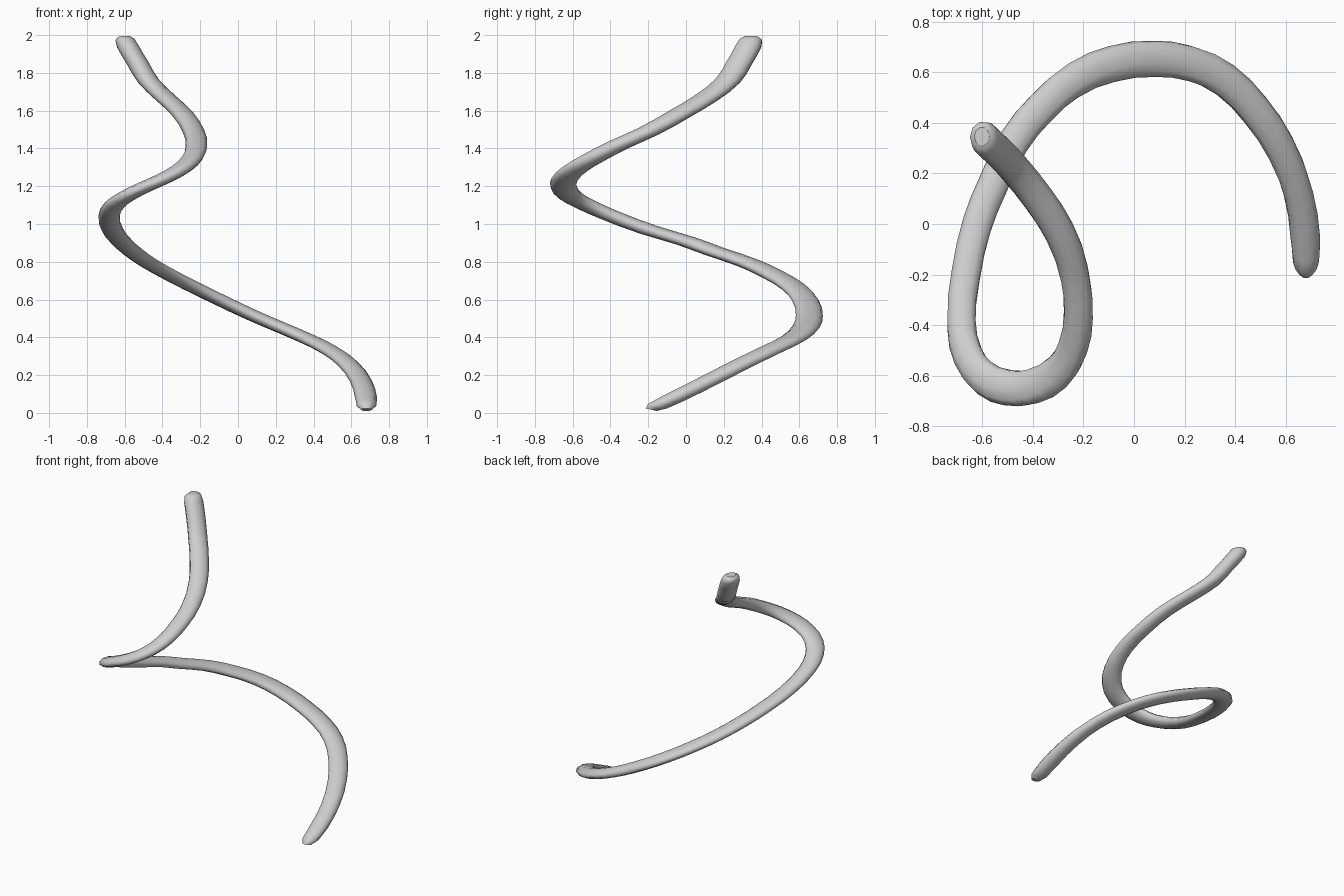
import bpy

cube = bpy.data.objects.get("Cube")
if cube:
    bpy.data.objects.remove(cube, do_unlink=True)

# Half-thickness of the tube along each axis (it is flattened vertically)
SCALE = (0.0585, 0.072, 0.026)

# Centre line from the low end to the high end: x, y, z
PATH = [
    (.68, -.185, .017), (.68, -.15, .036), (.677, -.05, .085),
    (.65, .12, .17), (.58, .30, .262), (.48, .45, .335), (.36, .57, .395),
    (.22, .635, .455), (.08, .653, .515), (-.09, .632, .595),
    (-.24, .567, .668), (-.37, .455, .735), (-.475, .325, .795),
    (-.56, .15, .855), (-.62, 0, .91), (-.665, -.20, .97),
    (-.682, -.40, 1.045), (-.655, -.525, 1.10), (-.59, -.61, 1.147),
    (-.50, -.647, 1.193), (-.40, -.642, 1.238), (-.30, -.585, 1.293),
    (-.242, -.49, 1.35), (-.22, -.36, 1.418), (-.235, -.20, 1.49),
    (-.295, -.03, 1.585), (-.378, .10, 1.663), (-.474, .22, 1.757),
    (-.53, .28, 1.85), (-.583, .33, 1.94), (-.598, .343, 1.977),
    (-.602, .347, 1.994),
]
# Rounded ends
LAST = len(PATH) - 1
RADII = {0: .5, 1: .88, LAST - 1: .87, LAST: .5}

# Tube swept along the centre line, round before the uneven scale is applied
curve = bpy.data.curves.new("spiral_tube", 'CURVE')
curve.dimensions = '3D'
curve.bevel_depth = 1.0
curve.bevel_resolution = 3
curve.resolution_u = 2
curve.use_fill_caps = True
spline = curve.splines.new('BEZIER')
spline.bezier_points.add(LAST)
for i, (point, co) in enumerate(zip(spline.bezier_points, PATH)):
    point.co = [c / s for c, s in zip(co, SCALE)]
    point.handle_left_type = point.handle_right_type = 'AUTO'
    point.radius = RADII.get(i, 1.0)

tube = bpy.data.objects.new("spiral_tube", curve)
bpy.context.collection.objects.link(tube)
tube.scale = SCALE

# Plain grey colour
grey = bpy.data.materials.new("light_grey")
grey.use_nodes = True
colour = (0.62, 0.62, 0.62, 1)
grey.diffuse_color = colour
grey.node_tree.nodes["Principled BSDF"].inputs["Base Color"].default_value = colour
curve.materials.append(grey)

# Turn into a mesh with smooth sides and ends
bpy.ops.object.select_all(action='DESELECT')
tube.select_set(True)
bpy.context.view_layer.objects.active = tube
bpy.ops.object.convert(target='MESH')
bpy.ops.object.transform_apply(location=False, rotation=False, scale=True)
bpy.ops.object.shade_smooth()
